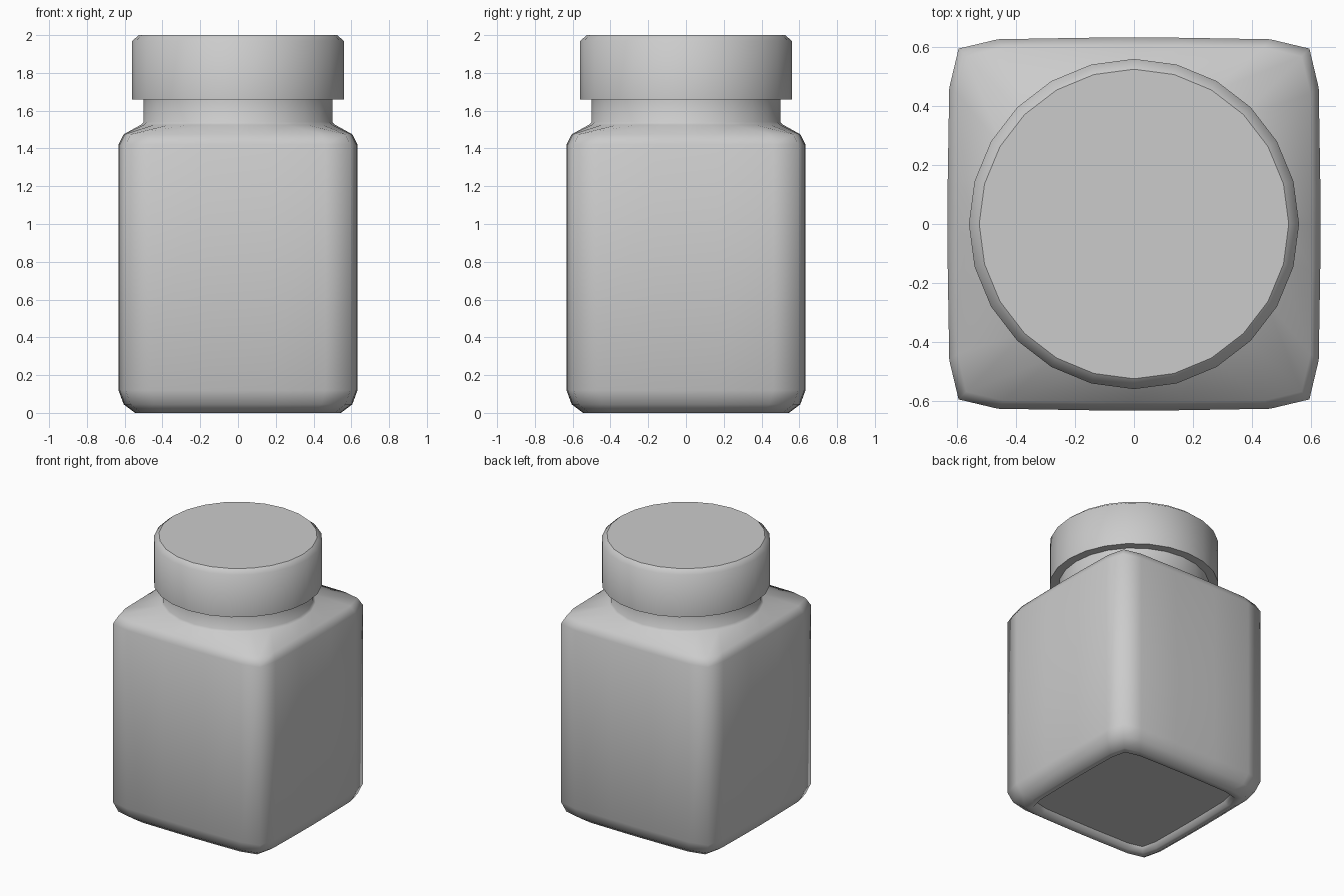
import bpy
from math import cos, sin, tau

if "Cube" in bpy.data.objects:
    bpy.data.objects.remove(bpy.data.objects["Cube"])

N = 24


def circle(r, z):
    return [(r * cos(tau * i / N), r * sin(tau * i / N), z) for i in range(N)]


def square(s, z):
    # rounded, slightly bulging square: one side sector turned four times
    side = [(1, 0), (0.998, 0.26), (0.995, 0.52), (0.99, 0.73),
            (0.94, 0.94), (0.73, 0.99), (0.52, 0.995), (0.26, 0.998)]
    # eight entries would give 32 points; keep six per quarter to match the neck
    side = [side[i] for i in (0, 1, 3, 4, 5, 7)]
    pts = []
    for _ in range(4):
        pts += [(x * s, y * s, z) for x, y in side]
        side = [(-y, x) for x, y in side]
    return pts


def loft(name, rings):
    verts = [p for ring in rings for p in ring]
    faces = [(k * N + i, k * N + (i + 1) % N,
              (k + 1) * N + (i + 1) % N, (k + 1) * N + i)
             for k in range(len(rings) - 1) for i in range(N)]
    faces.append(tuple(reversed(range(N))))
    faces.append(tuple(range((len(rings) - 1) * N, len(rings) * N)))
    mesh = bpy.data.meshes.new(name)
    mesh.from_pydata(verts, [], faces)
    for p in mesh.polygons:
        p.use_smooth = len(p.vertices) == 4   # end discs stay flat
    mesh.update()
    obj = bpy.data.objects.new(name, mesh)
    bpy.context.collection.objects.link(obj)
    return obj


# Jar body: recessed base, square walls, shoulder blending into round neck
body = [(0.485, 0.035), (0.505, 0.0), (0.545, 0.0), (0.605, 0.045),
        (0.633, 0.12), (0.633, 1.42), (0.605, 1.475)]
loft("jar_body", [square(s, z) for s, z in body] +
     [circle(r, z) for r, z in [(0.515, 1.525), (0.5, 1.54), (0.5, 1.67)]])

# Round screw cap with chamfered top edge
loft("cap", [circle(0.56, 1.66), circle(0.56, 1.97), circle(0.525, 2.0)])
